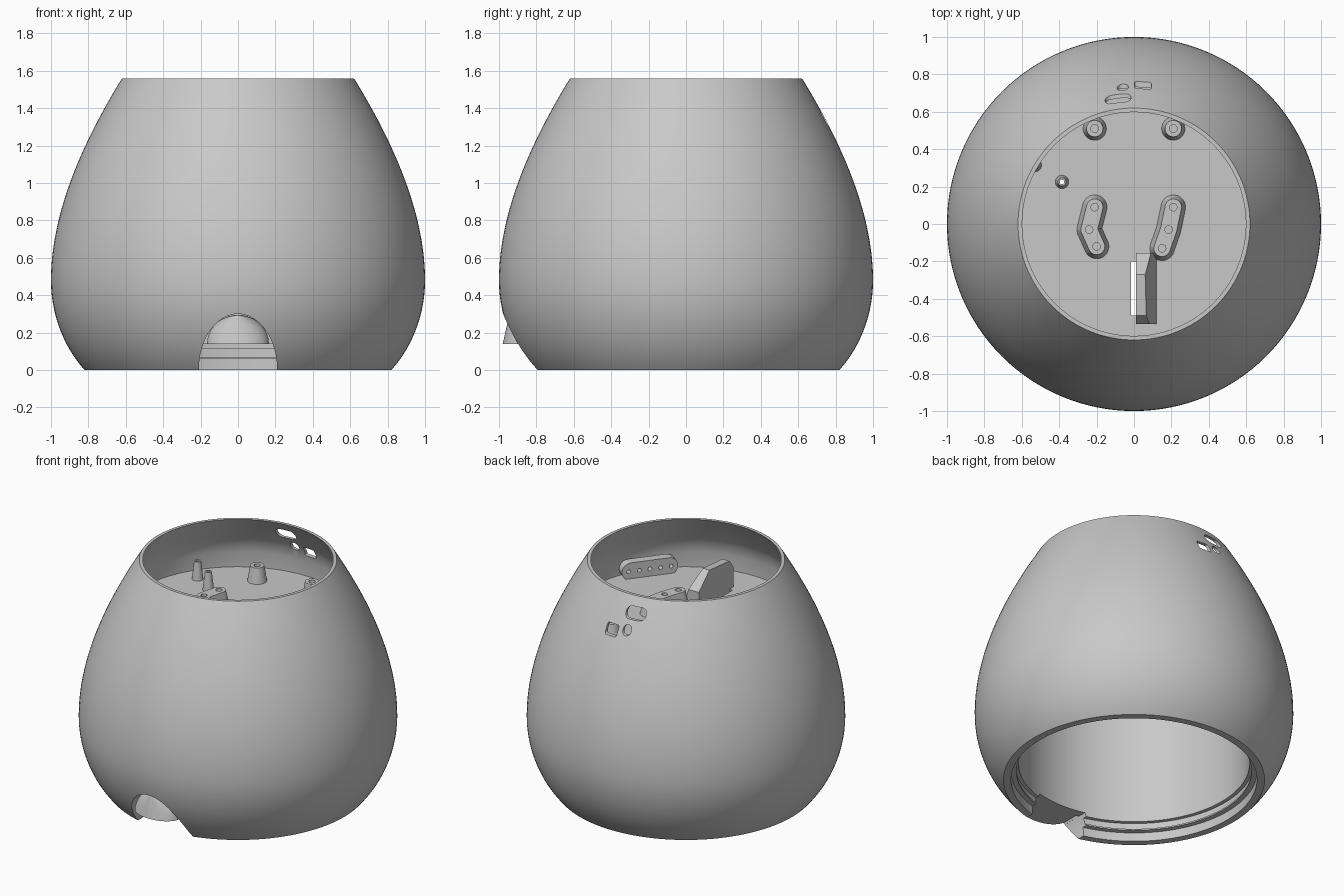
import bpy, bmesh, math
from mathutils import Matrix, Vector

cube = bpy.data.objects.get("Cube")
if cube:
    bpy.data.objects.remove(cube, do_unlink=True)

grey = bpy.data.materials.new("plain grey")
grey.use_nodes = True
grey.diffuse_color = (0.58, 0.58, 0.58, 1)
grey.node_tree.nodes["Principled BSDF"].inputs["Base Color"].default_value = (0.58, 0.58, 0.58, 1)

FLOOR, POST_TOP = 1.165, 1.27


def make_object(name, bm):
    mesh = bpy.data.meshes.new(name)
    bmesh.ops.recalc_face_normals(bm, faces=bm.faces)
    bm.to_mesh(mesh)
    bm.free()
    mesh.materials.append(grey)
    obj = bpy.data.objects.new(name, mesh)
    bpy.context.collection.objects.link(obj)
    return obj


def hulls(name, point_sets):
    """One object made of convex solids, each wrapped round a set of points."""
    bm = bmesh.new()
    for points in point_sets:
        part = bmesh.new()
        for p in points:
            part.verts.new(p)
        bmesh.ops.convex_hull(part, input=part.verts)
        loose = [v for v in part.verts if not v.link_faces]
        bmesh.ops.delete(part, geom=loose, context='VERTS')
        bmesh.ops.dissolve_limit(part, angle_limit=0.01, verts=part.verts, edges=part.edges)
        bmesh.ops.recalc_face_normals(part, faces=part.faces)
        temp = bpy.data.meshes.new("temp")
        part.to_mesh(temp)
        part.free()
        bm.from_mesh(temp)
        bpy.data.meshes.remove(temp)
    return make_object(name, bm)


def circle(x, y, z, r, n=32):
    return [(x + r * math.cos(i * math.tau / n), y + r * math.sin(i * math.tau / n), z)
            for i in range(n)]


def frustum(x, y, z0, z1, r0, r1):
    return circle(x, y, z0, r0) + circle(x, y, z1, r1)


def box(x0, x1, y0, y1, z0, z1):
    return [(x, y, z) for x in (x0, x1) for y in (y0, y1) for z in (z0, z1)]


def cut(obj, cutter):
    mod = obj.modifiers.new("cut", 'BOOLEAN')
    mod.operation, mod.solver, mod.object, mod.use_self = 'DIFFERENCE', 'EXACT', cutter, True
    bpy.context.view_layer.update()
    graph = bpy.context.evaluated_depsgraph_get()
    mesh = bpy.data.meshes.new_from_object(obj.evaluated_get(graph))
    obj.modifiers.clear()
    obj.data = mesh
    bpy.data.objects.remove(cutter, do_unlink=True)


def bezier(a, b, c, d, n):
    a, b, c, d = map(Vector, (a, b, c, d))
    return [a * (1 - t)**3 + 3 * b * t * (1 - t)**2 + 3 * c * t * t * (1 - t) + d * t**3
            for t in (i / n for i in range(n + 1))]


# Shell: one turned profile with outer wall, upper bowl, floor and stepped lower bore
lower = bezier((0.82, 0), (0.92, 0.11), (1, 0.28), (1, 0.48), 14)
upper = bezier((1, 0.48), (1, 0.84), (0.83, 1.22), (0.62, 1.56), 28)
inner = [(p.x - 0.022, p.y) for p in reversed(upper) if p.y > 1.3]
profile = [tuple(p) for p in lower + upper[1:]] + inner
profile += [(0.74, 1.27), (0.74, FLOOR), (0, FLOOR), (0, 1.125), (0.725, 1.125), (0.725, 0.115),
            (0.75, 0.115), (0.75, 0.07), (0.738, 0.07), (0.738, 0.06), (0.772, 0.06), (0.772, 0)]
bm = bmesh.new()
ring = [bm.verts.new((r, 0, z)) for r, z in profile]
for a, b in zip(ring, ring[1:] + ring[:1]):
    bm.edges.new((a, b))
bmesh.ops.spin(bm, geom=bm.verts[:] + bm.edges[:], axis=(0, 0, 1), cent=(0, 0, 0),
               steps=128, angle=math.tau)
bmesh.ops.remove_doubles(bm, verts=bm.verts, dist=0.0001)
shell = make_object("shell", bm)

# Arched notch at the front foot, open right through to the bore below the hood
arch = [(0.21 * math.cos(i * math.pi / 32), 0.3 * math.sin(i * math.pi / 32)) for i in range(33)]
arch += [(-0.21, -0.1), (0.21, -0.1)]
cut(shell, hulls("notch_cutter", [[(x, y, z) for x, z in arch for y in (-1.2, -0.76)]]))
low_arch = [(x, z) for x, z in arch if z < 0.14] + [(-0.186, 0.14), (0.186, 0.14)]
cut(shell, hulls("gap_cutter", [[(x, y, z) for x, z in low_arch for y in (-1.2, -0.6)]]))


# Port openings high on the back wall
def port(x, z, w, h, r):
    points = []
    for sx in (-1, 1):
        for sz in (-1, 1):
            for px, pz, _ in circle(x + sx * (w / 2 - r), z + sz * (h / 2 - r), 0, r, 16):
                points += [(px, 0.5, pz), (px, 1.1, pz)]
    return points


cut(shell, hulls("port_cutter", [port(-0.085, 1.465, 0.14, 0.075, 0.035),
                                 port(-0.06, 1.365, 0.06, 0.065, 0.029),
                                 port(0.048, 1.345, 0.09, 0.07, 0.012)]))

# Through openings in the floor: cable slot and pin bores
pins = [(-0.385, 0.225), (-0.53, 0.315)]
cut(shell, hulls("slot_cutter", [box(-0.015, 0.01, -0.49, -0.2, 1.0, 1.25)] +
                 [frustum(x, y, 1.0, 1.25, 0.012, 0.012) for x, y in pins]))

# Hood filling the upper part of the notch
hood_points = []
for i in range(17):
    t = math.sin(i / 16 * math.pi / 2)
    z = 0.14 + 0.155 * t
    half = 0.165 * math.sqrt(max(0, 1 - t * t))
    front = -0.98 + 0.035 * t
    for k in range(33):
        a = math.pi * k / 32
        hood_points.append((half * math.cos(a), front + 0.11 * (1 - math.sin(a)), z))
    hood_points += [(half, -0.75, z), (-half, -0.75, z)]
parts = [hulls("front_hood", [hood_points])]

# Screw posts and three-hole brackets on the floor
for side, tag in ((-1, "right"), (1, "left")):
    x = side * 0.21
    post = hulls(tag + "_post", [frustum(x, 0.51, FLOOR - 0.01, POST_TOP, 0.064, 0.044)])
    cut(post, hulls("bore", [frustum(x, 0.51, 1.18, 1.4, 0.021, 0.021)]))
    parts.append(post)

paths = {"right_bracket": [(-0.21, 0.09), (-0.24, -0.03), (-0.2, -0.12)],
         "left_bracket": [(0.21, 0.09), (0.185, -0.03), (0.15, -0.13)]}
for name, path in paths.items():
    cones = [frustum(x, y, FLOOR - 0.01, POST_TOP - 0.01, 0.068, 0.044) for x, y in path]
    bracket = hulls(name, [cones[0] + cones[1], cones[1] + cones[2]])
    cut(bracket, hulls("bore", [frustum(x, y, 1.18, 1.4, 0.02, 0.02) for x, y in path]))
    parts.append(bracket)

# Locating pins
for i, (x, y) in enumerate(pins):
    pin = hulls("pin_%d" % (i + 1), [frustum(x, y, FLOOR - 0.01, 1.29, 0.037, 0.022)])
    cut(pin, hulls("bore", [frustum(x, y, 1.0, 1.4, 0.012, 0.012)]))
    parts.append(pin)

# Wedge-shaped upright beside the cable slot
side_view = [(-0.155, FLOOR), (-0.155, 1.27), (-0.27, 1.38), (-0.49, 1.36), (-0.535, 1.3),
             (-0.535, FLOOR)]
parts.append(hulls("slot_upright", [[(x, y, z) for y, z in side_view
                                     for x in (0.01, 0.12 - 0.28 * (z - FLOOR))]]))

# Five-hole terminal plate with rounded ends, standing against the wall
plate_points = []
for s in (-1, 1):
    for y, z, _ in circle(s * 0.125, 1.215, 0, 0.06, 24):
        plate_points += [(-0.03, y, z), (0.03, y, z)]
plate = hulls("terminal_plate", [plate_points])
holes = [[(x, y, z) for y, z, _ in circle(k * 0.07, 1.215, 0, 0.013, 16) for x in (-0.1, 0.01)]
         for k in range(-2, 3)]
cut(plate, hulls("bore", holes))
turn = Matrix.Rotation(math.radians(-37.5), 4, 'Z')
plate.data.transform(turn @ Matrix.Translation((0.67, 0.035, 0)))
parts.append(plate)

# Smooth shading with crisp edges
bpy.ops.object.select_all(action='DESELECT')
for obj in parts + [shell]:
    obj.select_set(True)
bpy.context.view_layer.objects.active = shell
bpy.ops.object.shade_smooth_by_angle(angle=math.radians(30))
